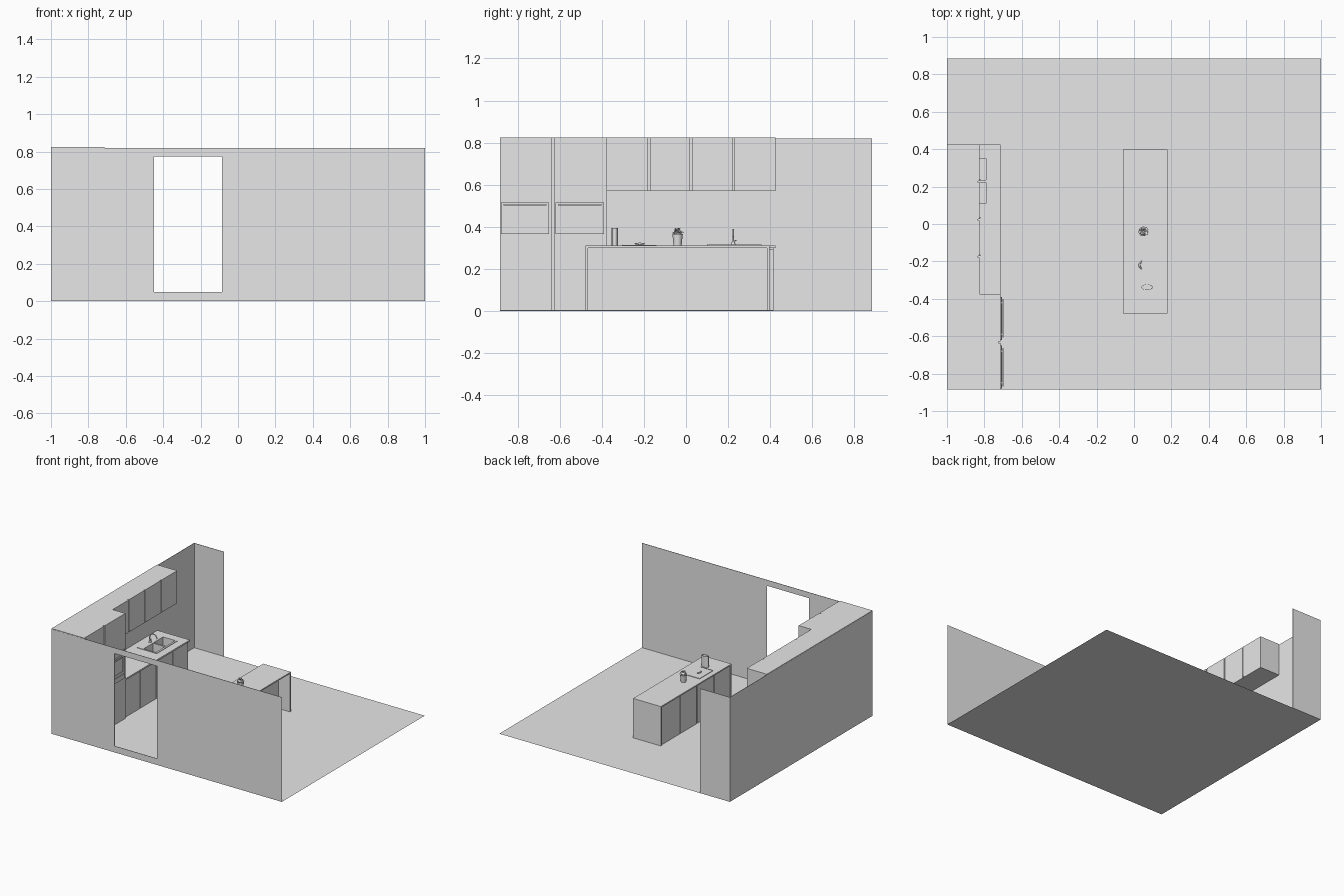
import bpy, bmesh, math, random
from mathutils import Vector, Matrix

if "Cube" in bpy.data.objects:
    bpy.data.objects.remove(bpy.data.objects["Cube"], do_unlink=True)

GREY = (0.8, 0.8, 0.8, 1)
mat = bpy.data.materials.new("plain_grey")
mat.use_nodes = True
mat.diffuse_color = GREY
mat.node_tree.nodes["Principled BSDF"].inputs["Base Color"].default_value = GREY


def add(name, bm, smooth=False):
    mesh = bpy.data.meshes.new(name)
    bm.to_mesh(mesh)
    bm.free()
    ob = bpy.data.objects.new(name, mesh)
    bpy.context.scene.collection.objects.link(ob)
    mesh.materials.append(mat)
    if smooth:
        select(ob)
        bpy.ops.object.shade_smooth_by_angle()
    return ob


def select(ob):
    bpy.ops.object.select_all(action='DESELECT')
    bpy.context.view_layer.objects.active = ob
    ob.select_set(True)


def box(name, x, y, z):
    """Box from (low, high) pairs on each axis."""
    lo, hi = Vector((x[0], y[0], z[0])), Vector((x[1], y[1], z[1]))
    bm = bmesh.new()
    bmesh.ops.create_cube(bm, size=1)
    bmesh.ops.scale(bm, vec=hi - lo, verts=bm.verts)
    bmesh.ops.translate(bm, vec=(lo + hi) / 2, verts=bm.verts)
    return add(name, bm)


def cut(ob, *spans):
    """Cut boxes out of an object."""
    for span in spans:
        cutter = box("cutter", *span)
        mod = ob.modifiers.new("cut", 'BOOLEAN')
        mod.object, mod.operation, mod.solver = cutter, 'DIFFERENCE', 'EXACT'
        select(ob)
        bpy.ops.object.modifier_apply(modifier=mod.name)
        bpy.data.objects.remove(cutter, do_unlink=True)


def lathe(name, profile, loc, squash=1, steps=24):
    """Spin an (r, z) profile about z."""
    bm = bmesh.new()
    verts = [bm.verts.new((r, 0, z)) for r, z in profile]
    edges = [bm.edges.new(p) for p in zip(verts, verts[1:])]
    bmesh.ops.spin(bm, geom=verts + edges, axis=(0, 0, 1), cent=(0, 0, 0),
                   steps=steps, angle=2 * math.pi)
    bmesh.ops.remove_doubles(bm, verts=bm.verts, dist=1e-5)
    bmesh.ops.recalc_face_normals(bm, faces=bm.faces)
    bmesh.ops.scale(bm, vec=(1, squash, 1), verts=bm.verts)
    bmesh.ops.translate(bm, vec=loc, verts=bm.verts)
    return add(name, bm, True)


def tube(name, points, radius, radii=None):
    """Round tube along a smooth path."""
    cu = bpy.data.curves.new(name, 'CURVE')
    cu.dimensions, cu.bevel_depth, cu.bevel_resolution = '3D', radius, 3
    cu.use_fill_caps, cu.resolution_u = True, 6
    sp = cu.splines.new('BEZIER')
    sp.bezier_points.add(len(points) - 1)
    for i, (bp, p) in enumerate(zip(sp.bezier_points, points)):
        bp.co = p
        bp.radius = radii[i] if radii else 1
        bp.handle_left_type = bp.handle_right_type = 'AUTO'
    ob = bpy.data.objects.new(name, cu)
    bpy.context.scene.collection.objects.link(ob)
    cu.materials.append(mat)
    return ob


def doors(name, x, splits, z, gap=0.004):
    for i, (a, b) in enumerate(zip(splits, splits[1:])):
        box(f"{name}_{i + 1}", x, (a + gap * (i > 0), b - gap * (i < len(splits) - 2)), z)


# Room shell
W, D, H, T = 1.0, 0.885, 0.82, 0.003
bm = bmesh.new()
bmesh.ops.create_grid(bm, x_segments=1, y_segments=1, size=1)
bmesh.ops.scale(bm, vec=(W, D, 1), verts=bm.verts)
add("floor", bm)
front = box("front_wall", (-W, W), (-D, -D + T), (0, H))
cut(front, ((-0.45, -0.085), (-D - 0.1, -D + 0.1), (0.05, 0.775)))
box("left_wall", (-W, -W + T), (-D + T, D - T), (0, H))
box("back_wall_return", (-W, -0.74), (D - T, D), (0, H))

# Tall oven cabinets
BACK, TOP, Z0 = -W + 0.001, 0.825, 0.001
TALL = -0.715
box("tall_carcass", (BACK, TALL - 0.01), (-D + 0.001, -0.375), (Z0, TOP))
doors("tall_front", (TALL - 0.01, TALL), (-D + 0.001, -0.632, -0.375), (Z0, TOP))


def oven(tag, y0, y1):
    box(tag + "_lower_panel", (TALL, TALL + 0.006), (y0, y1), (0.325, 0.36))
    door = box(tag + "_door", (TALL, TALL + 0.008), (y0, y1), (0.366, 0.515))
    cut(door, ((TALL + 0.005, 0), (y0 + 0.027, y1 - 0.027), (0.388, 0.493)))
    box(tag + "_control_panel", (TALL, TALL + 0.006), (y0, y1), (0.52, 0.553))
    box(tag + "_handle", (TALL + 0.012, TALL + 0.017), (y0 + 0.012, y1 - 0.012), (0.502, 0.508))
    for i, y in enumerate((y0 + 0.03, y1 - 0.03)):
        box(f"{tag}_handle_post_{i + 1}", (TALL + 0.006, TALL + 0.013),
            (y - 0.004, y + 0.004), (0.502, 0.508))


oven("front_oven", -0.88, -0.65)
oven("back_oven", -0.62, -0.39)

# Wall cabinets
SPLITS = (-0.375, -0.176, 0.024, 0.227, 0.425)
box("wall_cabinet_carcass", (BACK, -0.833), (-0.375, 0.425), (0.57, TOP))
doors("wall_cabinet_door", (-0.833, -0.825), SPLITS, (0.57, TOP))
for i, y in enumerate((-0.166, 0.034, 0.237)):
    box(f"wall_cabinet_pull_{i + 1}", (-0.825, -0.821), (y - 0.004, y + 0.004), (0.572, 0.578))

# Base cabinets and worktop with a double sink
base = box("base_carcass", (BACK, -0.735), (-0.375, 0.415), (Z0, 0.299))
doors("base_door", (-0.735, -0.726), SPLITS[:-1] + (0.415,), (Z0, 0.295))
worktop = box("worktop", (BACK, TALL), (-0.375, 0.425), (0.299, 0.311))
rim = box("sink_rim", (-0.945, -0.775), (0.1, 0.36), (0.311, 0.315))
basins = [((-0.895, -0.79), span, (0.25, 0.33)) for span in ((0.11, 0.223), (0.235, 0.35))]
for part in (base, worktop, rim):
    cut(part, *basins)

# Tap
tx, ty = -0.92, 0.225
lathe("tap_base", [(0, 0), (0.01, 0), (0.008, 0.012), (0, 0.012)], (tx, ty, 0.315), steps=16)
tube("tap_spout", [(tx, ty, 0.315), (tx, ty, 0.365), (tx + 0.025, ty, 0.386),
                   (tx + 0.055, ty, 0.37), (tx + 0.06, ty, 0.355)], 0.004)
tube("tap_lever", [(tx, ty, 0.33), (tx, ty + 0.016, 0.336)], 0.0025)

# Island with end panels and a seating overhang
IX, IY = (-0.06, 0.18), (-0.478, 0.398)
box("island_top", IX, IY, (0.3, 0.31))
box("island_front_panel", IX, (IY[0], IY[0] + 0.012), (Z0, 0.3))
box("island_back_panel", IX, (IY[1] - 0.012, IY[1]), (Z0, 0.3))
box("island_carcass", (-0.045, 0.08), (IY[0] + 0.012, IY[1] - 0.012), (Z0, 0.3))
doors("island_door", (-0.054, -0.045), (-0.466, -0.27, -0.06, 0.15, 0.386), (Z0, 0.296))

# Chopping board, knife and fruit
box("chopping_board", (-0.02, 0.085), (-0.305, -0.14), (0.31, 0.314))
box("board_edge", (-0.02, 0.085), (-0.305, -0.301), (0.314, 0.316))
tube("curved_fruit", [(0.042, -0.245, 0.319), (0.03, -0.22, 0.319), (0.042, -0.195, 0.319)],
     0.006, (0.35, 1, 0.35))

# Oval holder
lathe("oval_holder", [(0, 0), (0.03, 0), (0.03, 0.085), (0.027, 0.085), (0.027, 0.004), (0, 0.004)],
      (0.07, -0.338, 0.31), squash=0.5)

# Potted plant
px, py = 0.05, -0.04
lathe("plant_pot", [(0, 0), (0.019, 0), (0.024, 0.05), (0.025, 0.056), (0.022, 0.056),
                    (0.021, 0.05), (0, 0.05)], (px, py, 0.31))
random.seed(4)
bm = bmesh.new()
for i in range(70):
    turn = Matrix.Rotation(i * 2.4, 4, 'Z') @ Matrix.Rotation(random.uniform(-1.4, 0), 4, 'Y')
    place = Matrix.Translation((px, py, 0.368)) @ turn
    reach = random.uniform(0.022, 0.032)
    leaf = [(reach - 0.016, 0, 0), (reach - 0.007, -0.006, 0.002),
            (reach, 0, -0.002), (reach - 0.007, 0.006, 0.002)]
    bm.faces.new([bm.verts.new(place @ Vector(p)) for p in leaf])
add("plant_leaves", bm)
lathe("plant_core", [(0, 0), (0.014, 0.002), (0.02, 0.012), (0.012, 0.024), (0, 0.027)],
      (px, py, 0.36), steps=12)
